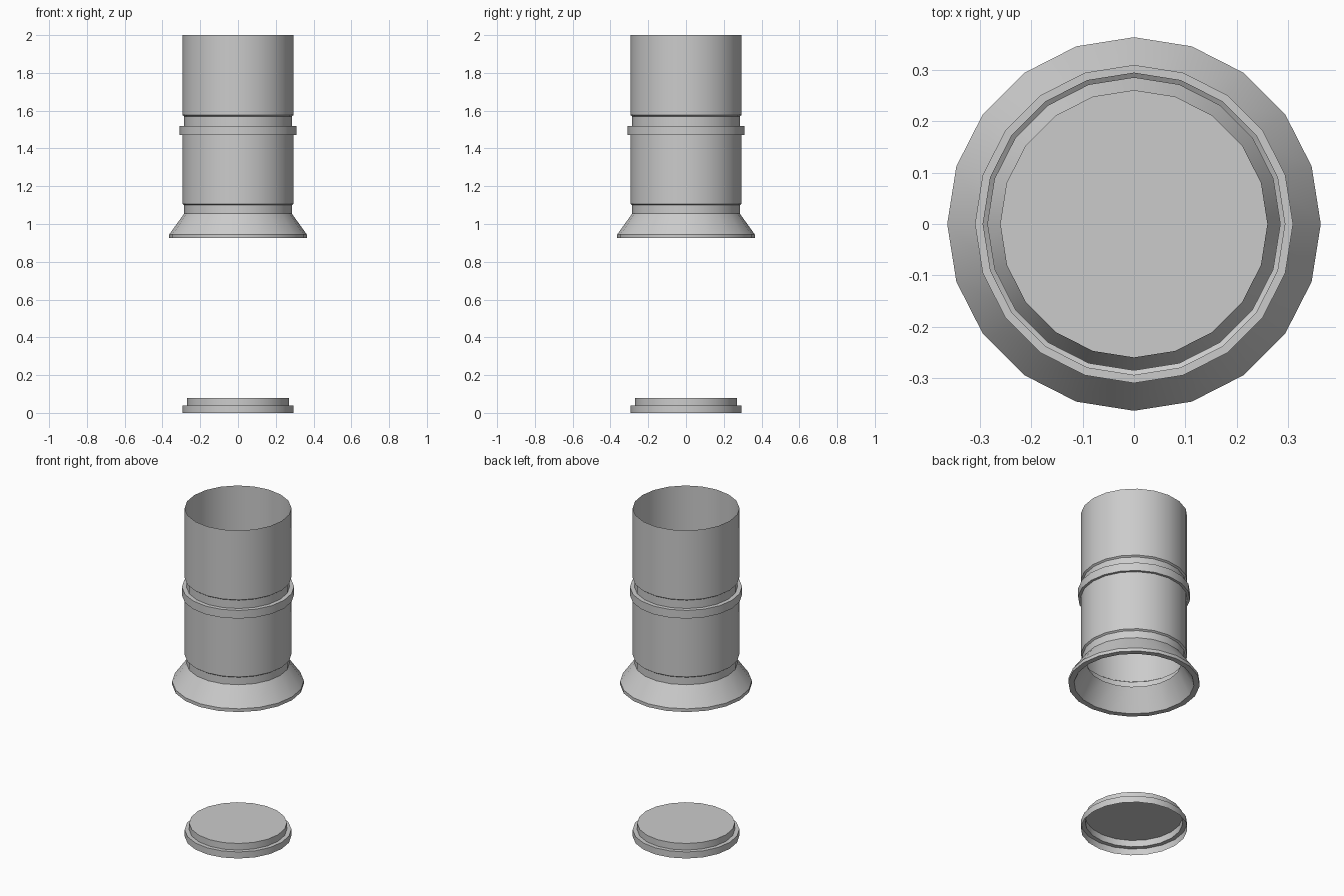
import bpy, bmesh, math

if "Cube" in bpy.data.objects:
    bpy.data.objects.remove(bpy.data.objects["Cube"])

SIDES = 20


def lathe(name, profile, cap_last=False):
    """Revolve (radius, height) points around z into an open shell."""
    bm = bmesh.new()
    rings = []
    for r, z in profile:
        rings.append([bm.verts.new((r * math.cos(2 * math.pi * i / SIDES),
                                    r * math.sin(2 * math.pi * i / SIDES), z))
                      for i in range(SIDES)])
    for a, b in zip(rings, rings[1:]):
        for i in range(SIDES):
            j = (i + 1) % SIDES
            bm.faces.new((a[i], a[j], b[j], b[i]))
    if cap_last:
        bm.faces.new(rings[-1])
    mesh = bpy.data.meshes.new(name)
    bm.to_mesh(mesh)
    bm.free()
    obj = bpy.data.objects.new(name, mesh)
    bpy.context.collection.objects.link(obj)
    bpy.ops.object.select_all(action='DESELECT')
    obj.select_set(True)
    bpy.context.view_layer.objects.active = obj
    bpy.ops.object.shade_smooth_by_angle(angle=math.radians(30))
    return obj


# Stepped tube with raised collar and flared foot, open at both ends;
# the profile starts inside the foot and folds around its lip
lathe("flared_tube", [
    (0.26, 1.055), (0.332, 0.925), (0.364, 0.925), (0.364, 0.945),
    (0.285, 1.055), (0.285, 1.10), (0.295, 1.107),
    (0.295, 1.47), (0.31, 1.47), (0.31, 1.52),
    (0.285, 1.52), (0.285, 1.57), (0.295, 1.577), (0.295, 2.0),
])

# Stepped lid, hollow underneath
lathe("stepped_lid", [
    (0.295, 0.0), (0.295, 0.04), (0.27, 0.04), (0.27, 0.08),
], cap_last=True)
